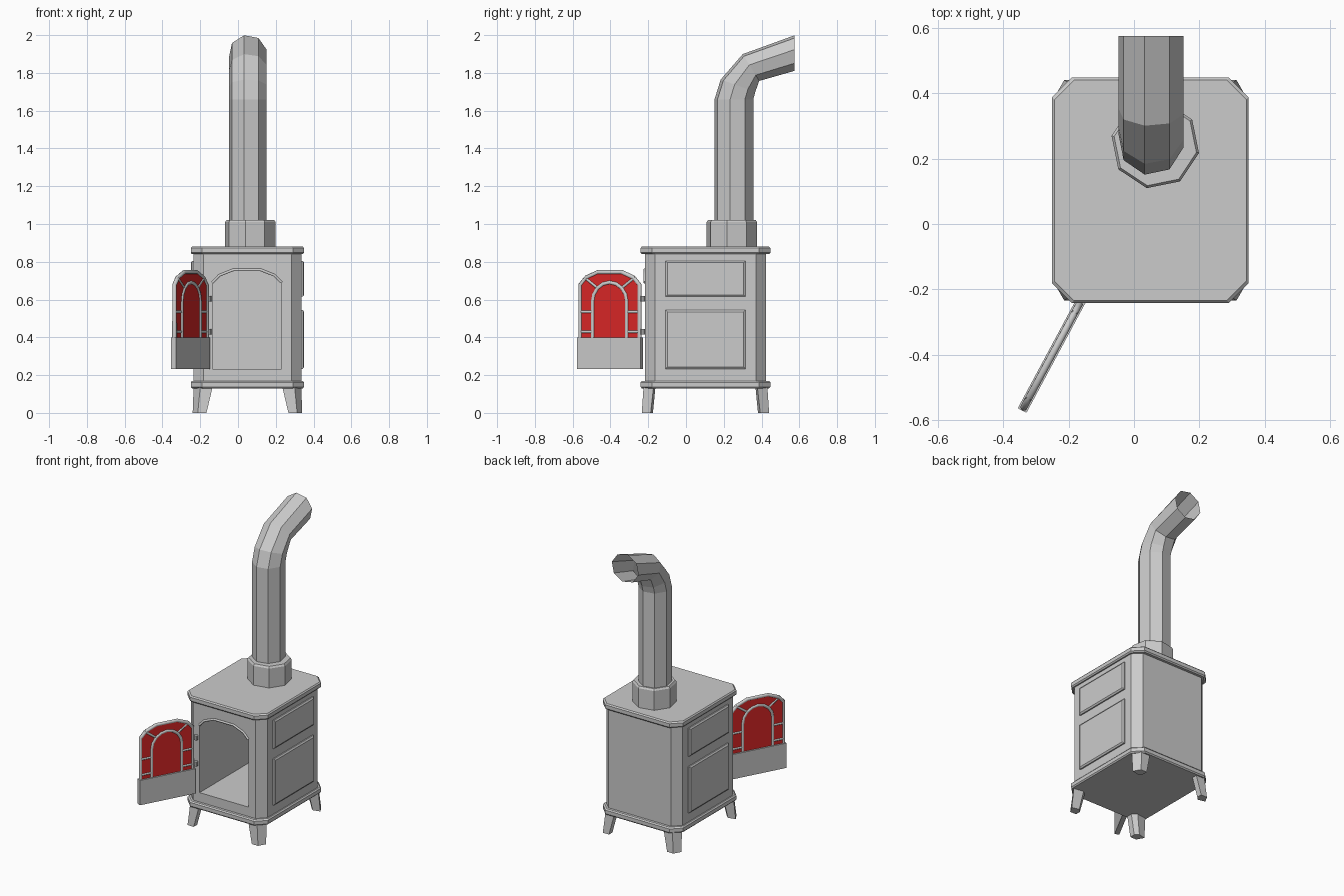
import bpy, bmesh, math
from mathutils import Matrix, Vector

if "Cube" in bpy.data.objects:
    bpy.data.objects.remove(bpy.data.objects["Cube"])

CX, CY = 0.05, 0.103


def finish(name, bm, mat=None):
    bmesh.ops.recalc_face_normals(bm, faces=bm.faces[:])
    me = bpy.data.meshes.new(name)
    bm.to_mesh(me)
    bm.free()
    ob = bpy.data.objects.new(name, me)
    bpy.context.collection.objects.link(ob)
    if mat:
        me.materials.append(mat)
    return ob


def loft(name, rings, cap=True, mat=None):
    bm = bmesh.new()
    vs = [[bm.verts.new(p) for p in r] for r in rings]
    n = len(vs[0])
    for a, b in zip(vs, vs[1:]):
        for i in range(n):
            j = (i + 1) % n
            bm.faces.new((a[i], a[j], b[j], b[i]))
    if cap:
        bm.faces.new(vs[0][::-1])
        bm.faces.new(vs[-1])
    return finish(name, bm, mat)


def prism(name, pts, lo, hi, M, mat=None):
    return loft(name, [[M @ Vector((x, y, z)) for x, y in pts] for z in (lo, hi)], mat=mat)


def octo(hx, hy, c, z):
    q = [(hx, c - hy), (hx, hy - c), (hx - c, hy), (c - hx, hy),
         (-hx, hy - c), (-hx, c - hy), (c - hx, -hy), (hx - c, -hy)]
    return [(CX + x, CY + y, z) for x, y in q]


def bar(name, pts, M, r):
    cu = bpy.data.curves.new(name, 'CURVE')
    cu.dimensions = '3D'
    cu.bevel_depth = r
    cu.bevel_resolution = 1
    cu.use_fill_caps = True
    sp = cu.splines.new('POLY')
    sp.points.add(len(pts) - 1)
    for p, (x, y) in zip(sp.points, pts):
        p.co = (*(M @ Vector((x, y, 0))), 1)
    ob = bpy.data.objects.new(name, cu)
    bpy.context.collection.objects.link(ob)
    bpy.ops.object.select_all(action='DESELECT')
    ob.select_set(True)
    bpy.context.view_layer.objects.active = ob
    bpy.ops.object.convert(target='MESH')


def arch(w):
    return [(0, .69), (.1 * w, .728), (.3 * w, .757), (.7 * w, .757), (.9 * w, .728), (w, .69)]


# Base and top plates with softened rims
for name, z0, z1 in (("base_plate", .13, .17), ("top_plate", .84, .88)):
    loft(name, [octo(.293, .337, .06, z0), octo(.3, .344, .06, z0 + .008),
                octo(.3, .344, .06, z1 - .008), octo(.293, .337, .06, z1)])

# Body with arched firebox opening
body = loft("body", [octo(.285, .32, .052, .17), octo(.285, .32, .052, .84)])
front = Matrix(((1, 0, 0, -.135), (0, 0, -1, 0), (0, 1, 0, 0), (0, 0, 0, 1)))
W = .365
cutter = prism("opening_cutter", [(0, .233)] + arch(W) + [(W, .233)], -.39, .3, front)
cutter.hide_render = True
mod = body.modifiers.new("opening", 'BOOLEAN')
mod.object = cutter
mod.operation = 'DIFFERENCE'
mod.solver = 'EXACT'
bpy.context.view_layer.objects.active = body
bpy.ops.object.modifier_apply(modifier=mod.name)
bpy.data.objects.remove(cutter)
bar("opening_hood", arch(W), front @ Matrix.Translation((0, 0, .218)), .008)

# Raised side panels
for side, s in (("right", 1), ("left", -1)):
    for part, z0, z1 in (("upper", .615, .805), ("lower", .233, .545)):
        rings = []
        for d, i in ((.28, 0), (.293, 0), (.3, .01)):
            rings.append([(CX + s * d, y, z) for y, z in
                          ((-.108 + i, z0 + i), (.315 - i, z0 + i),
                           (.315 - i, z1 - i), (-.108 + i, z1 - i))])
        loft(f"{side}_{part}_panel", rings)

# Tapered legs, mirrored to four corners
bottom = [(.29, .29), (.263, .337), (.217, .337), (.217, .3), (.24, .278)]
top = [(.285, .275), (.25, .328), (.185, .328), (.185, .29), (.215, .265)]
for sx in (-1, 1):
    for sy in (-1, 1):
        name = ("back" if sy > 0 else "front") + ("_right" if sx > 0 else "_left") + "_leg"
        loft(name, [[(CX + sx * x, CY + sy * y, z) for x, y in sec]
                    for sec, z in ((bottom, 0), (top, .135))])

# Flue collar
ANG = [math.radians(-11 + 45 * i) for i in range(8)]
loft("flue_collar", [[(.065 + r * math.cos(a), .243 + r * math.sin(a), z) for a in ANG]
                     for r, z in ((.136, .875), (.136, 1.01), (.128, 1.022), (.1, 1.022))])

# Flue pipe: each ring spans an outer (front) and inner (back) point in y, z
spans = [((.15, .9), (.357, .9)), ((.15, 1.66), (.357, 1.66)), ((.183, 1.765), (.368, 1.70)),
         ((.30, 1.90), (.388, 1.757)), ((.575, 2.0), (.575, 1.81))]
rings = []
for o, i in spans:
    o, i = Vector(o), Vector(i)
    rings.append([(.052 + .101 * math.cos(a), *((o + i) / 2 + (i - o) / 2 * math.sin(a) * 1.01))
                  for a in ANG])
loft("flue_pipe", rings, cap=False)

# Open door, built in its own plane (x along door, y up)
d = Vector((-.18, -.335, 0)).normalized()
D = Matrix(((d.x, 0, d.y, -.162), (d.y, 0, -d.x, -.235), (0, 1, 0, 0), (0, 0, 0, 1)))
L = .38
red = bpy.data.materials.new("red_glass")
red.diffuse_color = (.7, .02, .02, 1)
red.use_nodes = True
red.node_tree.nodes["Principled BSDF"].inputs["Base Color"].default_value = red.diffuse_color
prism("door_panel", [(0, .233), (L, .233), (L, .4), (0, .4)], -.015, .015, D)
prism("door_glass", [(.005, .39)] + [(.008 + x * .96, z - .006) for x, z in arch(L)] + [(L - .005, .39)],
      -.005, .005, D, red)
R = .012
edge = [(R + x * (L - 2 * R) / L, z - R) for x, z in arch(L)]
bar("door_frame", [(R, .39)] + edge + [(L - R, .39)], D, R)

# Inner arch and glazing bars
c, r, zc = L / 2, .103, .588
inner = [(c + r * math.cos(t), zc + r * math.sin(t))
         for t in (math.pi * k / 8 for k in range(9))]
bar("inner_arch_bar", [(c + r, .39)] + inner + [(c - r, .39)], D, R)
for side, s in (("outer", 1), ("hinge", -1)):
    bar(f"{side}_radial_bar", [(c + s * r * .72, zc + r * .72), (c + s * .152, .718)], D, .009)
    for k, z in enumerate((.43, .535)):
        bar(f"{side}_cross_bar_{k + 1}", [(c + s * r, z), (c + s * (L / 2 - R), z)], D, .009)

# Hinge pins
for k, z in enumerate((.43, .605)):
    bm = bmesh.new()
    bmesh.ops.create_cone(bm, cap_ends=True, segments=8, radius1=.012, radius2=.012, depth=.03,
                          matrix=Matrix.Translation((-.153, -.228, z)))
    finish(f"hinge_{k + 1}", bm)
